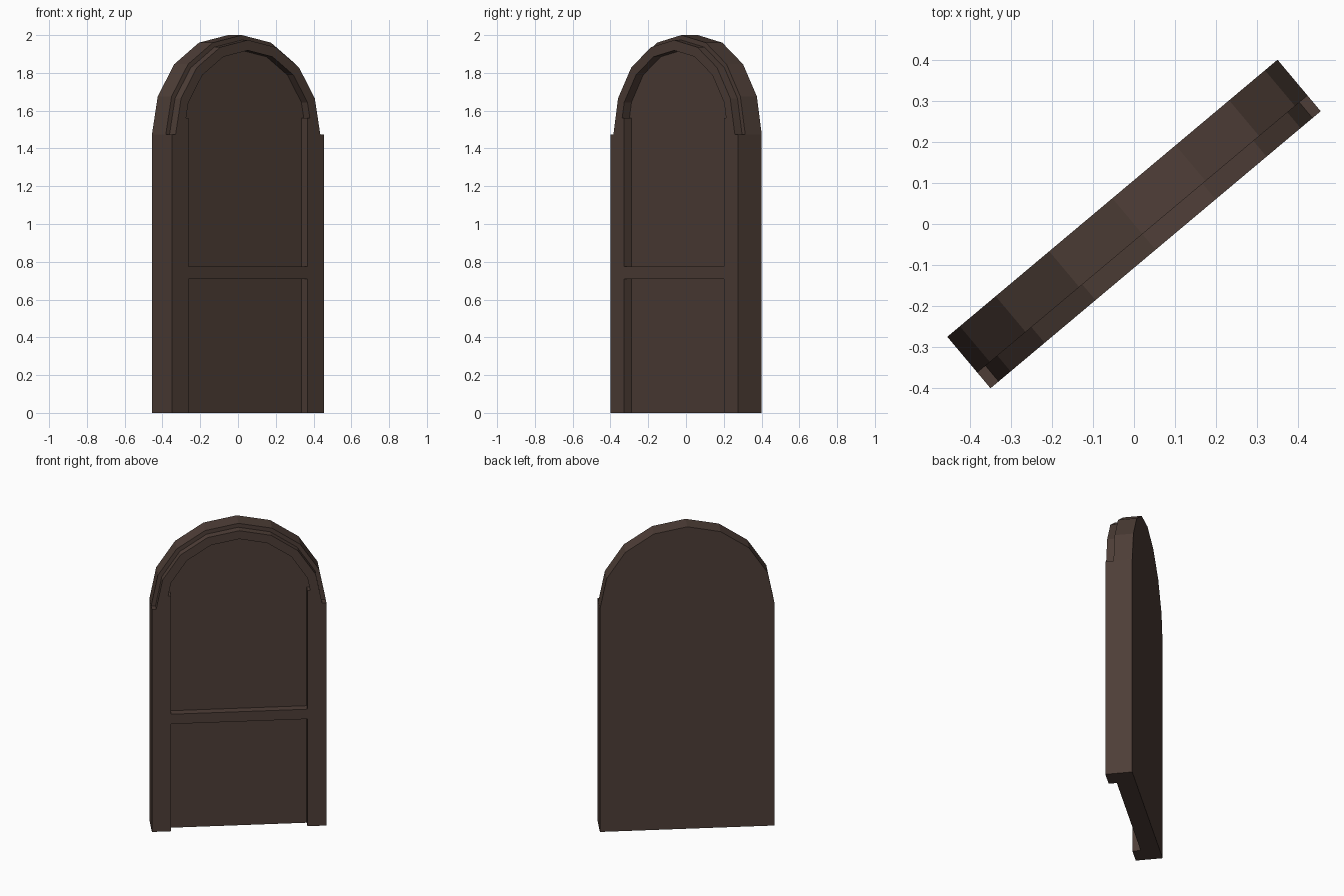
import bpy, bmesh, math

if "Cube" in bpy.data.objects:
    bpy.data.objects.remove(bpy.data.objects["Cube"])

W, D = 0.526, 0.082      # half width, half depth
STEP = -0.032            # plane between slab and raised frame
SPRING = 1.474           # height where the arch begins
INNER = 0.411            # inner edge of the posts
LEDGE = 1.56             # top of the inner post edge
TURN = math.radians(40)

wood = bpy.data.materials.new("dark brown wood")
wood.diffuse_color = (0.076, 0.048, 0.038, 1)
wood.use_nodes = True
wood.node_tree.nodes["Principled BSDF"].inputs["Base Color"].default_value = wood.diffuse_color


def arc(r, first=0, last=8):
    """Low-poly arch points from right to left, 8 sides per half circle."""
    return [(r * math.cos(i * math.pi / 8), SPRING + r * math.sin(i * math.pi / 8))
            for i in range(first, last + 1)]


def extrude_profile(name, pts, y0, y1):
    """Extrude an x-z outline from y0 to y1 and turn it to the door's angle."""
    bm = bmesh.new()
    face = bm.faces.new([bm.verts.new((x, y0, z)) for x, z in pts])
    res = bmesh.ops.extrude_face_region(bm, geom=[face])
    for v in res["geom"]:
        if isinstance(v, bmesh.types.BMVert):
            v.co.y = y1
    bmesh.ops.recalc_face_normals(bm, faces=bm.faces)
    me = bpy.data.meshes.new(name)
    bm.to_mesh(me)
    bm.free()
    me.materials.append(wood)
    ob = bpy.data.objects.new(name, me)
    ob.rotation_euler.z = TURN
    bpy.context.collection.objects.link(ob)
    return ob


# Thick arched back slab
extrude_profile("door_slab", [(-W, 0), (W, 0)] + arc(W), STEP, D)

# Raised frame: two posts joined by a slightly inset arch, open at the bottom
ledge_x = 0.428
outer = [(W, 0), (W, SPRING)] + arc(0.50) + [(-W, SPRING), (-W, 0)]
inner = [(-INNER, 0), (-INNER, LEDGE), (-ledge_x, LEDGE)]
inner += arc(0.445, 1, 7)[::-1]
inner += [(ledge_x, LEDGE), (INNER, LEDGE), (INNER, 0)]
extrude_profile("door_frame", outer + inner, -D, STEP)

# Cross bar between the posts
extrude_profile("cross_bar", [(-INNER, 0.71), (INNER, 0.71),
                              (INNER, 0.775), (-INNER, 0.775)], -D, STEP)
